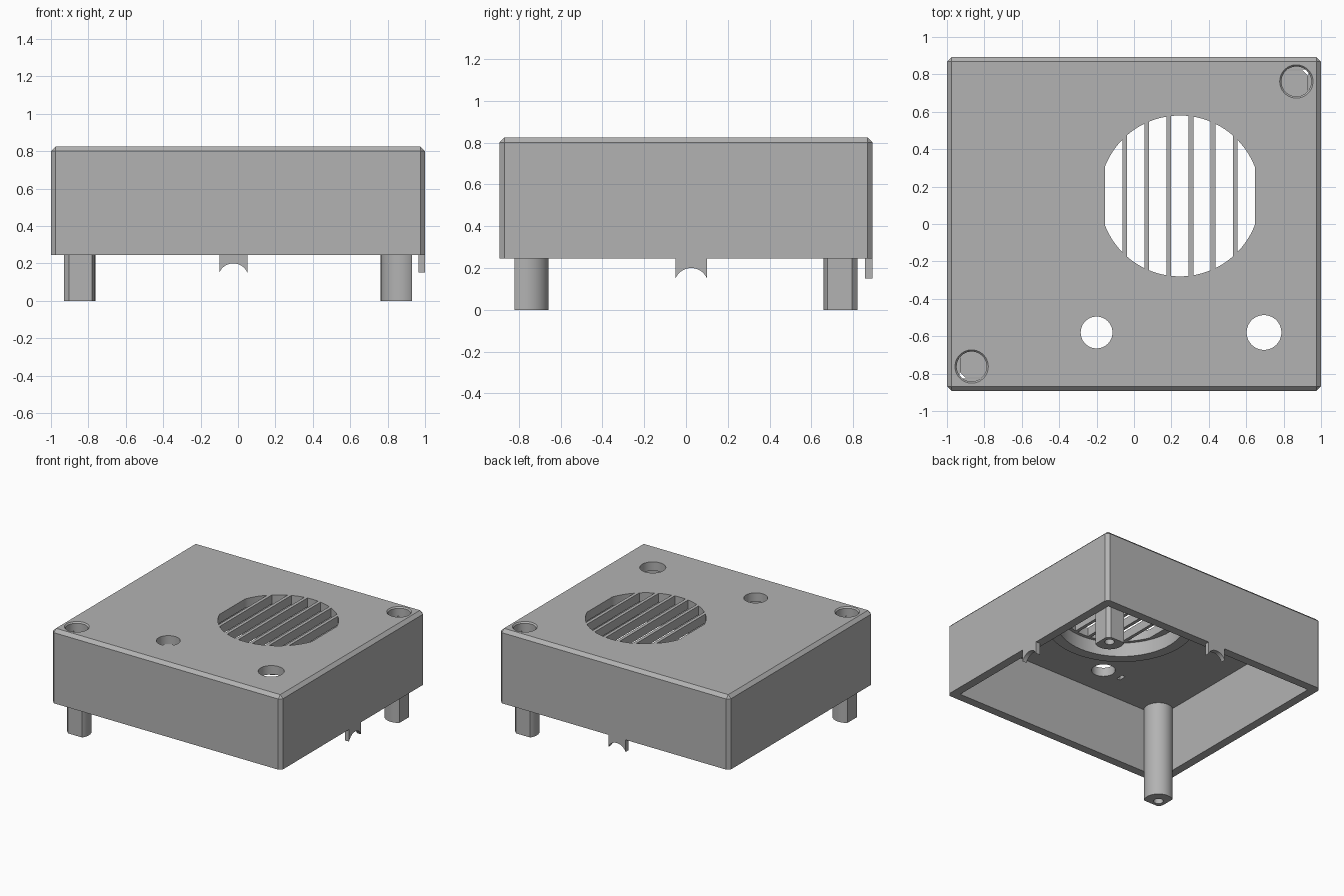
import bpy, bmesh, math
from mathutils import Matrix, Vector

if "Cube" in bpy.data.objects:
    bpy.data.objects.remove(bpy.data.objects["Cube"])

HX, HY = 1.0, 0.893          # half width and half depth
RIM, TOP = 0.245, 0.825      # open rim and lid heights
WALL, CHAMFER = 0.067, 0.025
CEILING = TOP - 0.07
FAN_X, FAN_Y, FAN_R = 0.245, 0.15, 0.43

grey = bpy.data.materials.new("plain grey")
grey.use_nodes = True
colour = (0.45, 0.45, 0.45, 1)
grey.diffuse_color = colour
grey.node_tree.nodes["Principled BSDF"].inputs["Base Color"].default_value = colour


def make(name, bm):
    bmesh.ops.recalc_face_normals(bm, faces=bm.faces)
    mesh = bpy.data.meshes.new(name)
    bm.to_mesh(mesh)
    bm.free()
    obj = bpy.data.objects.new(name, mesh)
    mesh.materials.append(grey)
    bpy.context.collection.objects.link(obj)
    return obj


def prism(name, points, low, high, matrix=None):
    """Extrude a 2D outline from low to high."""
    bm = bmesh.new()
    face = bm.faces.new([bm.verts.new((u, v, low)) for u, v in points])
    out = bmesh.ops.extrude_face_region(bm, geom=[face])["geom"]
    bmesh.ops.translate(bm, vec=(0, 0, high - low),
                        verts=[v for v in out if isinstance(v, bmesh.types.BMVert)])
    if matrix:
        bm.transform(matrix)
    return make(name, bm)


def cylinder(name, x, y, r, low, high, top_r=None):
    bm = bmesh.new()
    bmesh.ops.create_cone(bm, cap_ends=True, segments=64, radius1=r,
                          radius2=top_r or r, depth=high - low,
                          matrix=Matrix.Translation((x, y, (low + high) / 2)))
    return make(name, bm)


def box(name, hx, hy, low, high, chamfer=0, chamfer_top=False):
    bm = bmesh.new()
    bmesh.ops.create_cube(bm, size=1)
    for v in bm.verts:
        v.co = Vector((v.co.x * 2 * hx, v.co.y * 2 * hy, low if v.co.z < 0 else high))
    if chamfer:
        mid = (low + high) / 2
        edges = [e for e in bm.edges
                 if abs(e.verts[0].co.z - e.verts[1].co.z) > 0.01
                 or (chamfer_top and e.verts[0].co.z > mid)]
        bmesh.ops.bevel(bm, geom=edges, offset=chamfer, segments=1,
                        profile=0.5, affect='EDGES')
    return make(name, bm)


def combine(obj, other, operation='DIFFERENCE'):
    """Apply a boolean and drop the helper."""
    mod = obj.modifiers.new("cut", 'BOOLEAN')
    mod.operation, mod.solver, mod.object = operation, 'EXACT', other
    bpy.context.view_layer.objects.active = obj
    bpy.ops.object.modifier_apply(modifier=mod.name)
    bpy.data.objects.remove(other)


def smooth(obj):
    bpy.ops.object.select_all(action='DESELECT')
    obj.select_set(True)
    bpy.context.view_layer.objects.active = obj
    bpy.ops.object.shade_smooth_by_angle(angle=math.radians(25))


# Hollow chamfered lid, open below
lid = box("lid_shell", HX, HY, RIM, TOP, CHAMFER, True)
combine(lid, box("cavity", HX - WALL, HY - WALL, RIM - 0.1, CEILING))

# Fan opening: seven slots that leave six bars
PITCH, GAP = 0.118, 0.093
for i in range(7):
    x0 = -0.4 + i * PITCH
    xs = [x0 + GAP * k / 8 for k in range(9)]
    upper = [(x, math.sqrt(FAN_R ** 2 - x * x)) for x in xs]
    lower = [(x, -y) for x, y in reversed(upper)]
    outline = [(FAN_X + x, FAN_Y + y) for x, y in upper + lower]
    combine(lid, prism("slot", outline, CEILING - 0.1, TOP + 0.1))

# Control holes and the small locating pocket under the lid
combine(lid, cylinder("hole", -0.2, -0.58, 0.085, 0.6, 1))
combine(lid, cylinder("hole", 0.695, -0.58, 0.093, 0.6, 1))
pocket = [(-0.38, -0.61), (-0.35, -0.61), (-0.35, -0.55), (-0.38, -0.55)]
combine(lid, prism("pocket", pocket, CEILING - 0.1, CEILING + 0.04))

# Screw posts in two opposite corners, flattened beside the walls
for name, side in (("front_right_post", -1), ("back_left_post", 1)):
    x, y = side * 0.868, side * 0.762
    post = cylinder(name, x, y, 0.105, 0, TOP - 0.015)
    combine(post, box("clearance", 0.929, 0.82, -0.1, 1, CHAMFER), 'INTERSECT')
    combine(post, cylinder("screw_bore", x, y, 0.035, -0.1, 0.5))
    combine(post, cylinder("head_bore", x, y, 0.08, 0.65, 1))
    combine(lid, cylinder("head_bore", x, y, 0.08, CEILING - 0.05, 1))
    combine(lid, cylinder("head_chamfer", x, y, 0.08, TOP - 0.01, TOP + 0.01, 0.098))
    smooth(post)
smooth(lid)

# Raised ring around the fan opening on the underside
ring = cylinder("fan_ring", FAN_X, FAN_Y, 0.535, CEILING - 0.11, CEILING)
combine(ring, cylinder("ring_bore", FAN_X, FAN_Y, 0.455, 0.5, 1))
smooth(ring)

# Arched cable tabs under the left and back walls
HALF, DROP, RISE, THICK = 0.075, 0.095, 0.05, 0.036
radius = (HALF ** 2 + RISE ** 2) / (2 * RISE)
centre = RIM - DROP + RISE - radius
spread = math.asin(HALF / radius)
arch = [(-HALF, RIM), (HALF, RIM)]
for k in range(17):
    a = spread * (1 - k / 8)
    arch.append((radius * math.sin(a), centre + radius * math.cos(a)))
# outline u, v and extrusion w become world axes
to_back = Matrix(((1, 0, 0, -0.025), (0, 0, 1, 0), (0, 1, 0, 0), (0, 0, 0, 1)))
to_left = Matrix(((0, 0, 1, 0), (1, 0, 0, 0.025), (0, 1, 0, 0), (0, 0, 0, 1)))
smooth(prism("back_cable_tab", arch, HY - THICK, HY, to_back))
smooth(prism("left_cable_tab", arch, HX - THICK, HX, to_left))
